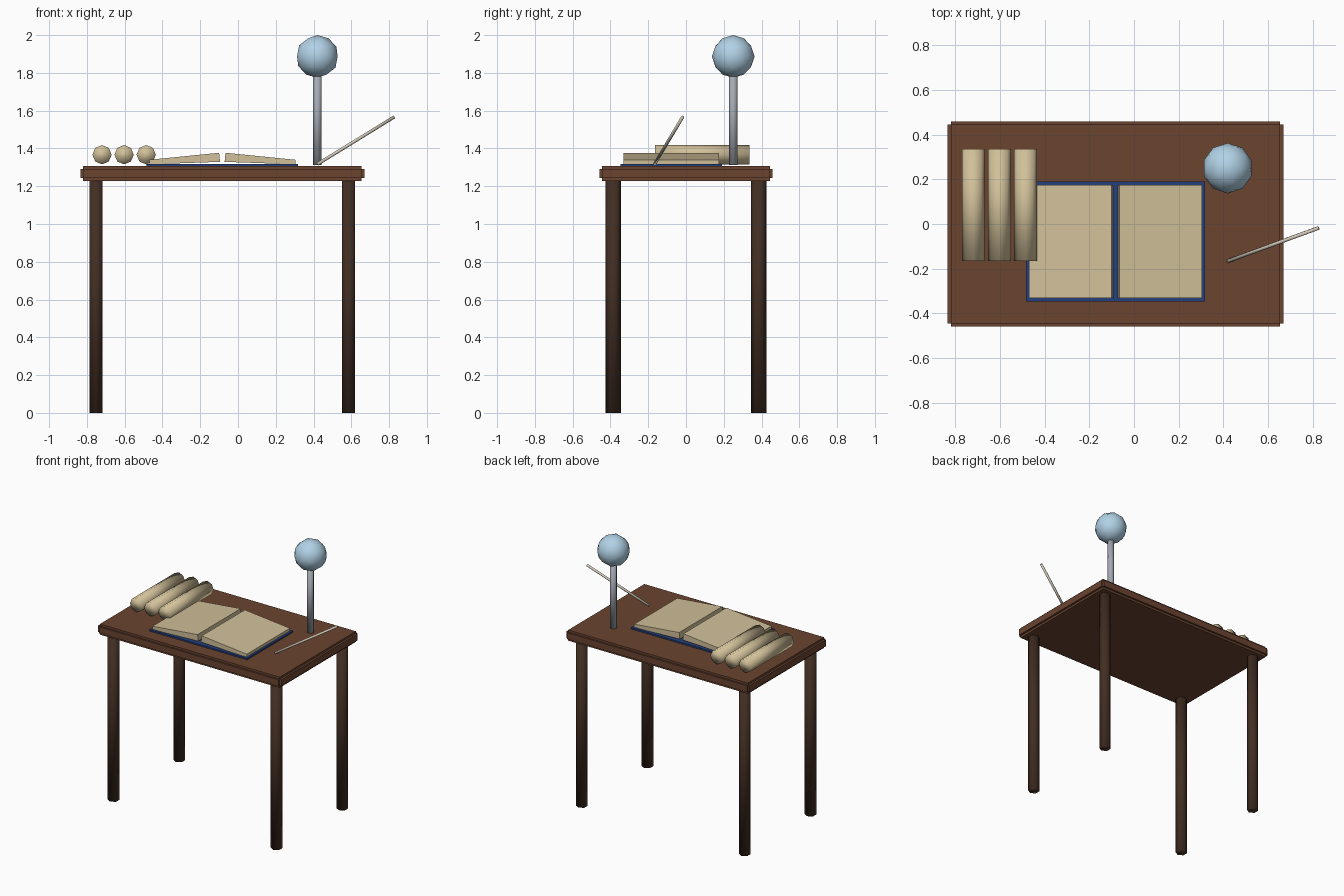
import bpy
import bmesh
from mathutils import Vector

if "Cube" in bpy.data.objects:
    bpy.data.objects.remove(bpy.data.objects["Cube"])

CX = -0.083      # middle of the desk in x
TOP = 1.307      # desk surface height


def material(name, rgb):
    m = bpy.data.materials.new(name)
    m.diffuse_color = (*rgb, 1.0)
    m.use_nodes = True
    m.node_tree.nodes["Principled BSDF"].inputs["Base Color"].default_value = m.diffuse_color
    return m


WOOD = material("brown wood", (0.147, 0.058, 0.030))
DARK = material("dark wood", (0.054, 0.027, 0.016))
PAPER = material("parchment", (0.640, 0.530, 0.320))
BLUE = material("blue cover", (0.018, 0.051, 0.200))
GLASS = material("pale blue glass", (0.440, 0.640, 0.790))
STEEL = material("grey metal", (0.376, 0.402, 0.456))
IVORY = material("ivory", (0.680, 0.620, 0.510))


def finish(name, bm, mat, smooth=False):
    bmesh.ops.recalc_face_normals(bm, faces=bm.faces)
    for f in bm.faces:
        f.smooth = smooth
    me = bpy.data.meshes.new(name)
    bm.to_mesh(me)
    bm.free()
    me.materials.append(mat)
    ob = bpy.data.objects.new(name, me)
    bpy.context.collection.objects.link(ob)
    return ob


def add_box(bm, lo, hi):
    lo, hi = Vector(lo), Vector(hi)
    vs = bmesh.ops.create_cube(bm, size=1)["verts"]
    for v in vs:
        v.co = (lo + hi) / 2 + v.co * (hi - lo)


def rod(name, a, b, r, sides, mat):
    """Cylinder between two points."""
    a, b = Vector(a), Vector(b)
    d = b - a
    bm = bmesh.new()
    bmesh.ops.create_cone(bm, cap_ends=True, segments=sides, radius1=r, radius2=r, depth=d.length)
    # keep vertices on the y axis for upright rods
    rot = Vector((0, 0, 1)).rotation_difference(d).to_matrix()
    for v in bm.verts:
        v.co = rot @ v.co + (a + b) / 2
    return finish(name, bm, mat, smooth=True)


# Desk top: core slab plus panels standing slightly proud of the side edges
bm = bmesh.new()
add_box(bm, (CX - 0.737, -0.446, 1.228), (CX + 0.737, 0.446, TOP))
add_box(bm, (CX - 0.752, -0.446, 1.244), (CX + 0.752, 0.446, 1.292))
add_box(bm, (CX - 0.737, -0.459, 1.244), (CX + 0.737, 0.459, 1.292))
finish("desk_top", bm, WOOD)

# Legs: six-sided posts
for sx, xn in ((-1, "left"), (1, "right")):
    for sy, yn in ((-1, "front"), (1, "back")):
        x, y = CX + sx * 0.669, sy * 0.385
        leg = rod(f"{yn}_{xn}_leg", (x, y, 0), (x, y, 1.229), 0.040, 6, DARK)
        # turn corners towards front and back
        for v in leg.data.vertices:
            dx, dy = v.co.x - x, v.co.y - y
            v.co.x, v.co.y = x - dy, y + dx

# Open book: cover and two wedge-shaped page blocks
bm = bmesh.new()
add_box(bm, (CX - 0.401, -0.347, TOP), (CX + 0.401, 0.191, 1.318))
finish("book_cover", bm, BLUE)
SECTION = [(0.012, 1.329), (0.386, 1.316), (0.387, 1.340), (0.017, 1.377)]
for s, n in ((-1, "left"), (1, "right")):
    bm = bmesh.new()
    face = bm.faces.new([bm.verts.new((CX + s * x, -0.331, z)) for x, z in SECTION])
    ext = bmesh.ops.extrude_face_region(bm, geom=[face])
    bmesh.ops.translate(bm, vec=(0, 0.505, 0),
                        verts=[g for g in ext["geom"] if isinstance(g, bmesh.types.BMVert)])
    finish(f"{n}_pages", bm, PAPER)

# Scrolls lying side by side
for i in range(3):
    x = -0.720 + i * 0.117
    rod(f"scroll_{i + 1}", (x, -0.165, 1.367), (x, 0.335, 1.367), 0.051, 8, PAPER)

# Globe on a post
rod("globe_post", (0.42, 0.25, 1.313), (0.42, 0.25, 1.83), 0.023, 8, STEEL)
bm = bmesh.new()
bmesh.ops.create_icosphere(bm, subdivisions=2, radius=0.113)
bmesh.ops.translate(bm, verts=bm.verts, vec=(0.42, 0.25, 1.887))
finish("globe", bm, GLASS, smooth=True)

# Slanted writing stick
rod("writing_stick", (0.421, -0.166, 1.317), (0.826, -0.018, 1.566), 0.009, 6, IVORY)

# Legs: check of orientation is by rule, since circle starts on +x or +y
for ob in bpy.data.objects:
    if ob.name.endswith("_leg"):
        xs = [v.co.x for v in ob.data.vertices]
        ys = [v.co.y for v in ob.data.vertices]
        if max(xs) - min(xs) > max(ys) - min(ys):
            cx, cy = (max(xs) + min(xs)) / 2, (max(ys) + min(ys)) / 2
            for v in ob.data.vertices:
                dx, dy = v.co.x - cx, v.co.y - cy
                v.co.x, v.co.y = cx - dy, cy + dx
